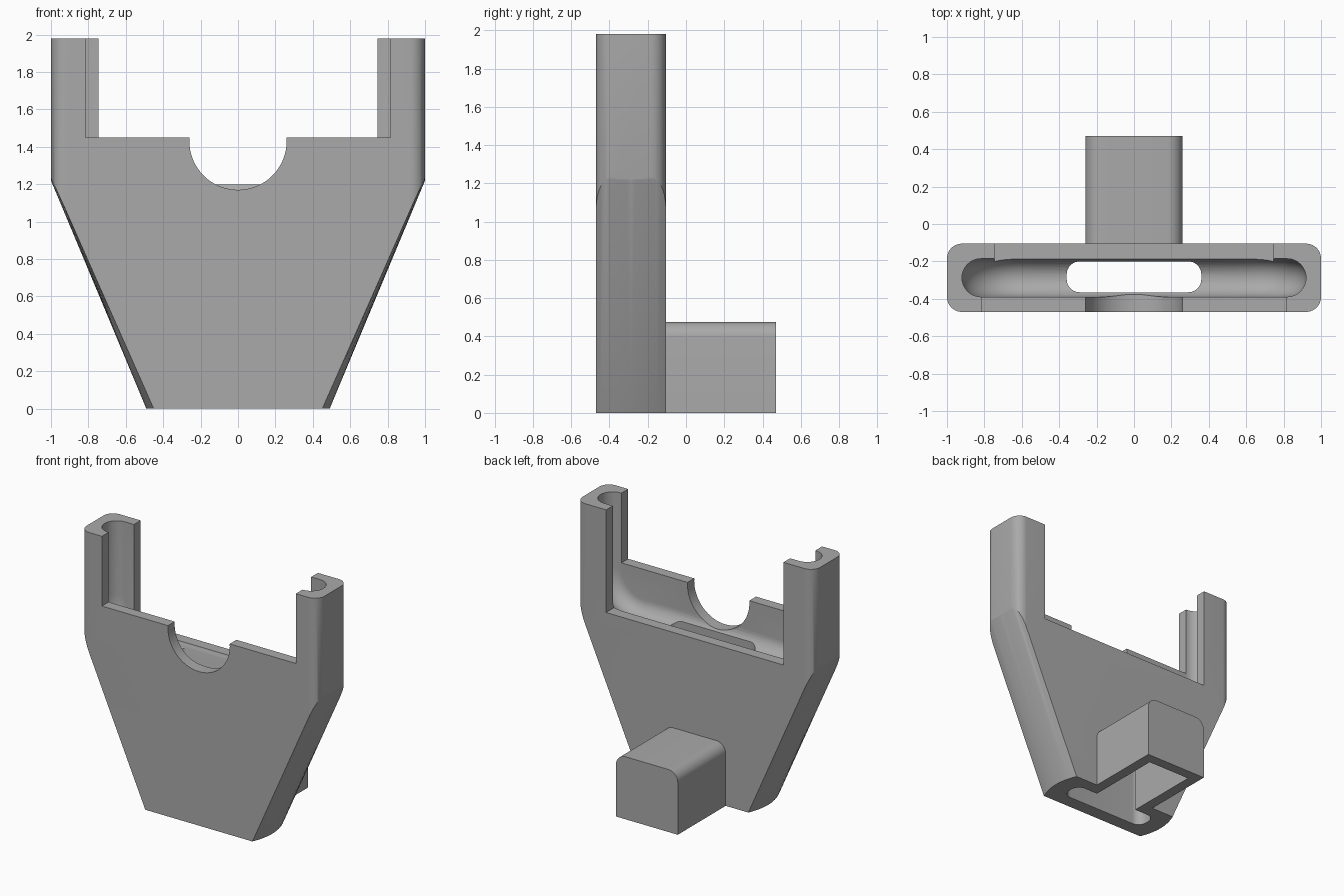
import bpy, bmesh
from math import sin, cos, pi, sqrt

cube = bpy.data.objects.get("Cube")
if cube:
    bpy.data.objects.remove(cube, do_unlink=True)

grey = bpy.data.materials.new("plain_grey")
grey.use_nodes = True
grey.diffuse_color = (0.4, 0.4, 0.4, 1)
grey.node_tree.nodes["Principled BSDF"].inputs["Base Color"].default_value = (0.4, 0.4, 0.4, 1)

FRONT, BACK, MID = -0.47, -0.105, -0.2875   # y of the outer faces and the mid plane
TOP, SHOULDER = 1.98, 1.22


def rounded_rect(x0, x1, y0, y1, r, steps=10):
    """2D outline with four round corners, counter-clockwise."""
    pts = []
    corners = [(x1 - r, y1 - r), (x0 + r, y1 - r), (x0 + r, y0 + r), (x1 - r, y0 + r)]
    for q, (cx, cy) in enumerate(corners):
        for i in range(steps + 1):
            a = (q + i / steps) * pi / 2
            pts.append((cx + r * cos(a), cy + r * sin(a)))
    return pts


def loft(name, rings):
    """Closed solid through rings of equal length, capped at both ends."""
    bm = bmesh.new()
    loops = [[bm.verts.new(p) for p in ring] for ring in rings]
    for a, b in zip(loops, loops[1:]):
        for i in range(len(a)):
            j = (i + 1) % len(a)
            bm.faces.new((a[i], a[j], b[j], b[i]))
    bm.faces.new(loops[0])
    bm.faces.new(loops[-1])
    bmesh.ops.recalc_face_normals(bm, faces=bm.faces)
    mesh = bpy.data.meshes.new(name)
    bm.to_mesh(mesh)
    bm.free()
    mesh.materials.append(grey)
    obj = bpy.data.objects.new(name, mesh)
    bpy.context.collection.objects.link(obj)
    return obj


def upright(name, outline, z0, z1):
    return loft(name, [[(x, y, z) for x, y in outline] for z in (z0, z1)])


def along_y(name, outline, y0, y1):
    return loft(name, [[(x, y, z) for x, z in outline] for y in (y0, y1)])


def box(name, x, y0, y1, z0, z1):
    return upright(name, [(-x, y0), (x, y0), (x, y1), (-x, y1)], z0, z1)


def combine(target, tool, operation):
    tool.hide_render = True
    mod = target.modifiers.new(operation, 'BOOLEAN')
    mod.operation, mod.object, mod.solver = operation, tool, 'EXACT'
    bpy.context.view_layer.objects.active = target
    bpy.ops.object.modifier_apply(modifier=mod.name)
    bpy.data.objects.remove(tool, do_unlink=True)


# Outer shell: rounded upright block trimmed by a funnel with bowed sides
body = upright("cradle_body", rounded_rect(-1, 1, FRONT, BACK, 0.08), 0, TOP)


def funnel_ring(z, steps=16):
    t = z / SHOULDER
    edge, middle = 0.45 + 0.54 * t, 0.49 + 0.51 * t
    half = (BACK - FRONT) / 2 + 0.001
    side = []
    for i in range(steps + 1):
        s = -1 + 2 * i / steps
        side.append((edge + (middle - edge) * (1 - s * s), s * half))
    outline = side + [(-x, -y) for x, y in side]
    return [(x, MID + y, z) for x, y in outline]


combine(body, loft("funnel", [funnel_ring(-0.01), funnel_ring(SHOULDER)]
                   + [[(x * 1.2, y, 2.2) for x, y, z in funnel_ring(SHOULDER)]]), 'INTERSECT')

# Rear cable housing with rounded top edges
housing = along_y("cable_housing", rounded_rect(-0.26, 0.26, -0.3, 0.475, 0.08), BACK - 0.04, 0.47)
combine(housing, box("trim", 1, -1, 1, -1, 0), 'DIFFERENCE')
combine(body, housing, 'UNION')

# Pocket with fully rounded rim and large lower corners
R, rings = 0.102, []
for i in range(17):
    a = -pi / 2 + pi * i / 16
    inset = R * (1 - cos(a))
    outline = rounded_rect(-0.92 + inset, 0.92 - inset, 1.118 + inset, 3, 0.3 - inset)
    rings.append([(x, MID + R * sin(a), z) for x, z in outline])
combine(body, loft("pocket", rings), 'DIFFERENCE')

# Cable slot down to the base and the hollow of the housing
combine(body, upright("slot", rounded_rect(-0.36, 0.36, -0.365, -0.2, 0.07), -0.1, 1.2), 'DIFFERENCE')
combine(body, box("housing_hollow", 0.18, -0.25, 0.39, -0.1, 0.395), 'DIFFERENCE')

# Front and back windows between the posts
combine(body, box("front_window", 0.815, -0.6, MID, 1.45, 2.5), 'DIFFERENCE')
combine(body, box("back_window", 0.745, MID, 0, 1.2, 2.5), 'DIFFERENCE')

# Round thumb notch in the front wall
notch = [(0.26 * cos(2 * pi * i / 64), 1.43 + 0.26 * sin(2 * pi * i / 64)) for i in range(64)]
combine(body, along_y("notch", notch, -0.6, MID), 'DIFFERENCE')

# Smooth curved faces, keep edges crisp
bpy.ops.object.select_all(action='DESELECT')
body.select_set(True)
bpy.context.view_layer.objects.active = body
bpy.ops.object.shade_smooth_by_angle(angle=pi / 6)
